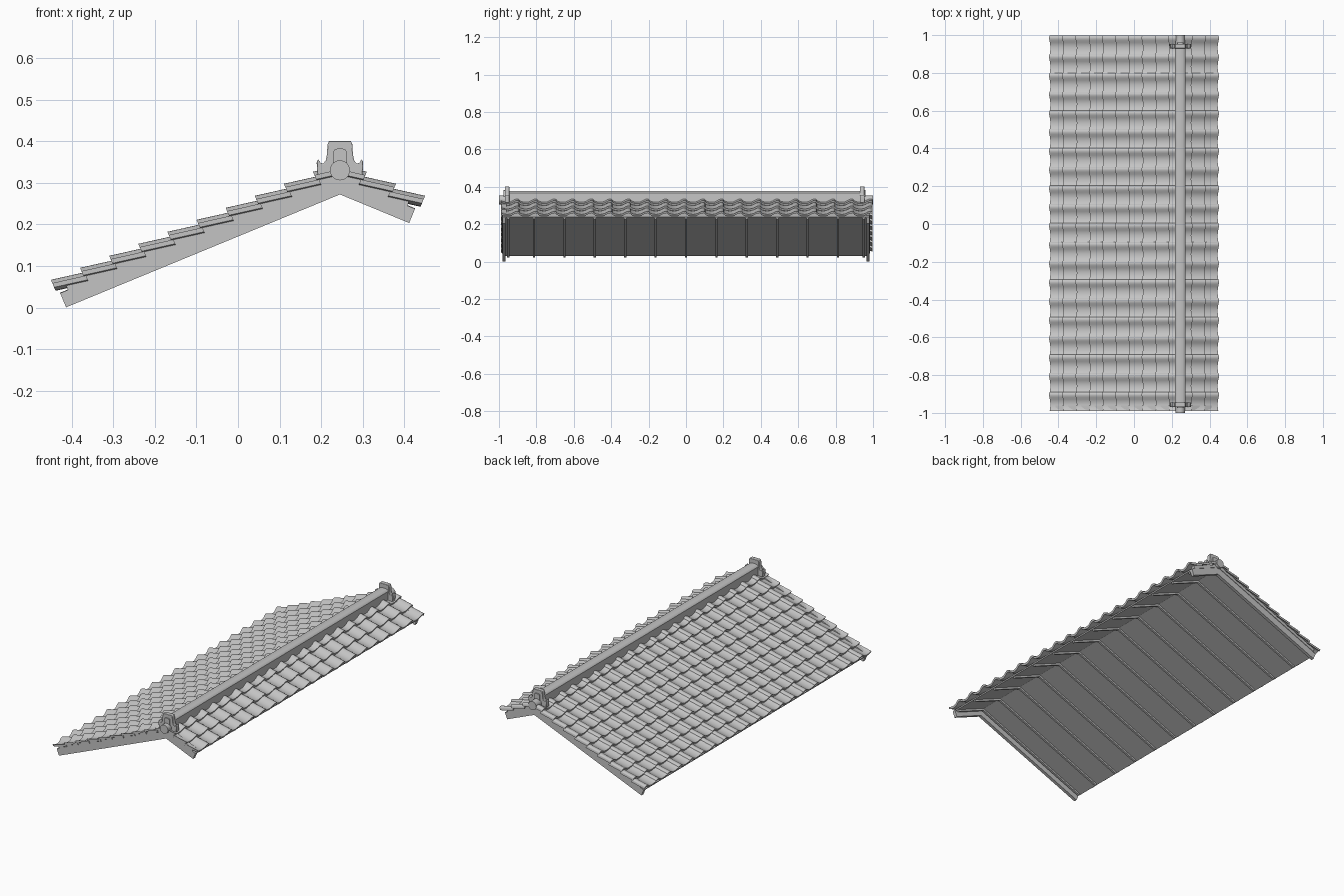
import bpy, bmesh, math
from mathutils import Vector

cube = bpy.data.objects.get("Cube")
if cube:
    bpy.data.objects.remove(cube, do_unlink=True)

# Single clay grey
grey = bpy.data.materials.new("clay_grey")
grey.use_nodes = True
grey.diffuse_color = (0.55, 0.55, 0.55, 1)
grey.node_tree.nodes["Principled BSDF"].inputs["Base Color"].default_value = (0.55, 0.55, 0.55, 1)

RIDGE_X, RIDGE_Z = 0.245, 0.272
PITCH = math.radians(22.4)
C, S, T = math.cos(PITCH), math.sin(PITCH), math.tan(PITCH)
LONG, SHORT = 0.712, 0.18          # slope lengths, left and right
STEP = 0.0757                      # exposed length of one tile row


def slope_point(side, s, n):
    """x, z at distance s down a slope and n above its underside."""
    return RIDGE_X + side * (s * C + n * S), RIDGE_Z - s * S + n * C


def finish(name, bm, smooth=35):
    bmesh.ops.recalc_face_normals(bm, faces=bm.faces)
    mesh = bpy.data.meshes.new(name)
    bm.to_mesh(mesh)
    bm.free()
    mesh.materials.append(grey)
    mesh.shade_smooth()
    mesh.set_sharp_from_angle(angle=math.radians(smooth))
    obj = bpy.data.objects.new(name, mesh)
    bpy.context.collection.objects.link(obj)
    return obj


def loft(bm, ring_a, ring_b):
    """Closed solid between two matching rings of points."""
    a = [bm.verts.new(p) for p in ring_a]
    b = [bm.verts.new(p) for p in ring_b]
    for i in range(len(a)):
        j = (i + 1) % len(a)
        bm.faces.new((a[i], a[j], b[j], b[i]))
    bm.faces.new(a[::-1])
    bm.faces.new(b)


def prism(bm, outline, y0, y1):
    loft(bm, [(x, y0, z) for x, z in outline], [(x, y1, z) for x, z in outline])


def chevron(n0, n1, trim=0.0):
    """Bent strip following both slopes between heights n0 and n1."""
    return [slope_point(-1, LONG - trim, n0), (RIDGE_X, RIDGE_Z + n0 / C),
            slope_point(1, SHORT - trim, n0), slope_point(1, SHORT - trim, n1),
            (RIDGE_X, RIDGE_Z + n1 / C), slope_point(-1, LONG - trim, n1)]


# Roof deck
bm = bmesh.new()
prism(bm, chevron(0.031, 0.038), -0.97, 0.97)
finish("roof_deck", bm)

# Rafters under the deck
bm = bmesh.new()
for i in range(13):
    y = -0.975 + 0.1625 * i
    y = max(-0.95, min(0.95, y))
    prism(bm, chevron(0.021, 0.033, 0.006), y - 0.006, y + 0.006)
finish("rafters", bm)

# Gable boards with a thin batten above each
for label, y in (("front", -0.973), ("back", 0.973)):
    bm = bmesh.new()
    prism(bm, chevron(0.0, 0.037), y - 0.009, y + 0.009)
    finish(label + "_gable_board", bm)
    bm = bmesh.new()
    prism(bm, chevron(0.037, 0.054, 0.02), y - 0.012, y + 0.012)
    finish(label + "_gable_batten", bm)

# Wavy interlocking tiles
WAVE = [(0, 0.009), (0.1, 0.004), (0.22, 0.001), (0.36, 0), (0.5, 0.002), (0.62, 0.007),
        (0.73, 0.0135), (0.82, 0.017), (0.9, 0.0175), (0.97, 0.0145), (1.0, 0.010)]
COLUMNS, Y_MIN, Y_MAX = 20, -0.99, 0.998
WIDTH = (Y_MAX - Y_MIN) / COLUMNS


def tile(bm, side, nose, y0):
    head = max(nose - STEP * 1.08, -0.03)
    drop = 0.013 * (nose - head) / STEP

    def ring(s, lift):
        section = [(u, h + 0.0575) for u, h in WAVE]
        section += [(u, h + 0.0465) for u, h in reversed(WAVE)]
        points = []
        for u, n in section:
            x, z = slope_point(side, s, n + lift)
            points.append((x, y0 + u * WIDTH, z))
        return points

    loft(bm, ring(nose, 0), ring(head, -drop))


for name, side, rows in (("long_slope_tiles", -1, 10), ("short_slope_tiles", 1, 3)):
    bm = bmesh.new()
    for row in range(rows):
        for col in range(COLUMNS):
            tile(bm, side, 0.039 + STEP * row, Y_MIN + col * WIDTH)
    finish(name, bm)


def mirrored(half):
    """Full outline from a right half listed bottom to top."""
    right = [(RIDGE_X + x, z) for x, z in half]
    left = [(RIDGE_X - x, z) for x, z in reversed(half)]
    return right + left


# Ridge body and rounded cap
bm = bmesh.new()
prism(bm, mirrored([(0.026, 0.305), (0.024, 0.362)]), -0.95, 0.94)
finish("ridge_body", bm)
bm = bmesh.new()
prism(bm, mirrored([(0.028, 0.36), (0.028, 0.367), (0.023, 0.374), (0.012, 0.378)]), -0.95, 0.94)
finish("ridge_cap", bm)

# Ridge end ornaments with flared feet, raised panel and round end tile
ORNAMENT = [(0.054, 0.315), (0.056, 0.35), (0.052, 0.357), (0.047, 0.348), (0.040, 0.346),
            (0.034, 0.354), (0.031, 0.37), (0.030, 0.392), (0.026, 0.401)]
PANEL = [(0.017, 0.32), (0.017, 0.372), (0.014, 0.379), (0.007, 0.382)]
for label, out, y in (("front", -1, -0.945), ("back", 1, 0.93)):
    bm = bmesh.new()
    prism(bm, mirrored(ORNAMENT), y, y + out * 0.024)
    obj = finish(label + "_ridge_ornament", bm)
    bevel = obj.modifiers.new("soft_edge", "BEVEL")
    bevel.width = 0.002
    bevel.segments = 2
    bm = bmesh.new()
    prism(bm, mirrored(PANEL), y + out * 0.02, y + out * 0.03)
    finish(label + "_ornament_panel", bm)
    bm = bmesh.new()
    circle = [(RIDGE_X + 0.024 * math.cos(a), 0.33 + 0.024 * math.sin(a))
              for a in (math.tau * i / 24 for i in range(24))]
    prism(bm, circle, y, out)
    finish(label + "_round_end_tile", bm)
